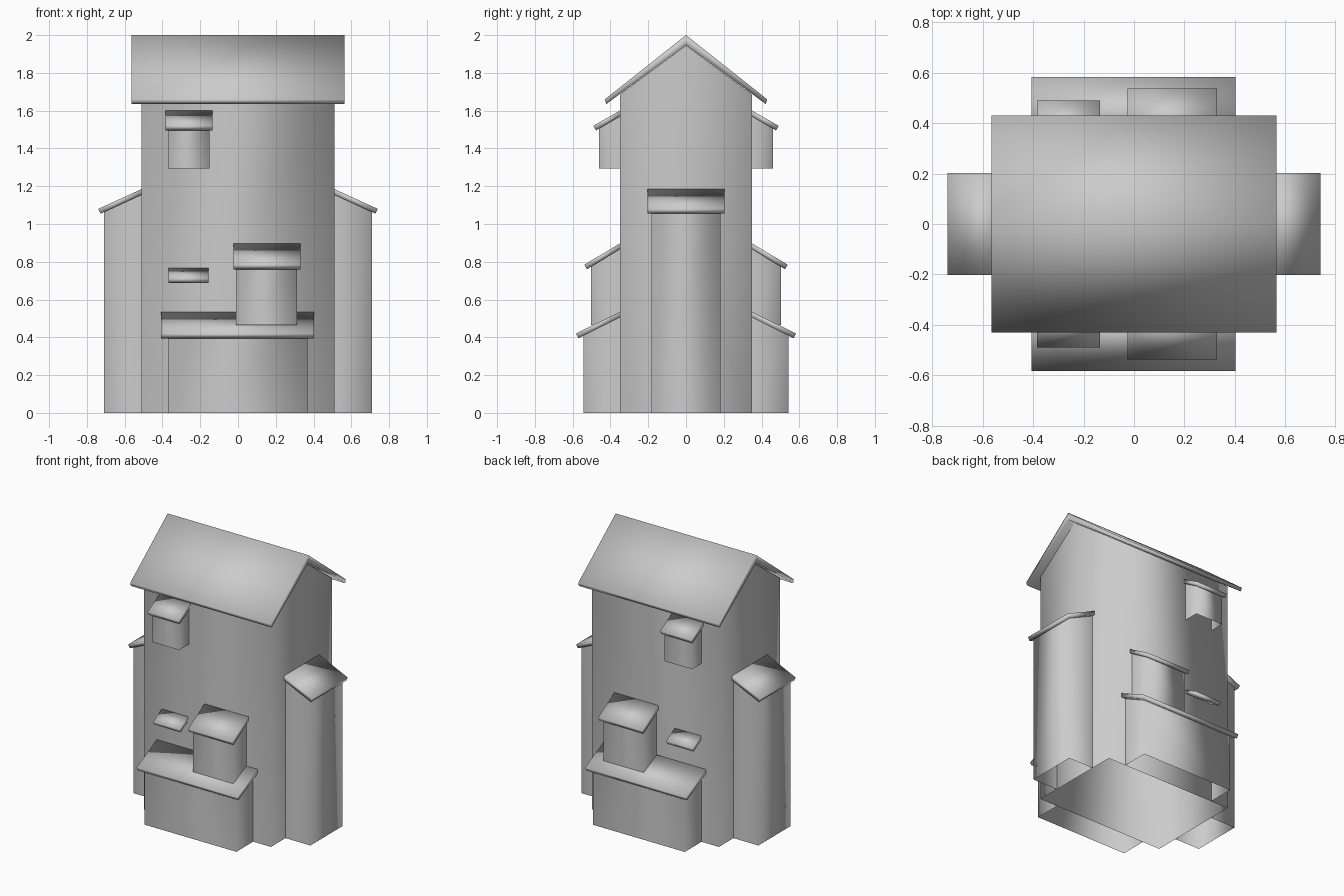
import bpy
import bmesh

cube = bpy.data.objects.get("Cube")
if cube:
    bpy.data.objects.remove(cube, do_unlink=True)

GREY = (0.6, 0.6, 0.6, 1)
mat = bpy.data.materials.new("plain_grey")
mat.use_nodes = True
mat.diffuse_color = GREY
mat.node_tree.nodes["Principled BSDF"].inputs["Base Color"].default_value = GREY

BODY_X, BODY_Y = 0.51, 0.35

# Each side maps (along the wall, outward, up) to model space
SIDES = {
    "front": lambda u, v, z: (u, -v, z),
    "back": lambda u, v, z: (u, v, z),
    "left": lambda u, v, z: (v, u, z),
    "right": lambda u, v, z: (-v, u, z),
}


def build(name, faces):
    """Make a smooth object from faces given as lists of points."""
    bm = bmesh.new()
    for pts in faces:
        bm.faces.new([bm.verts.new(p) for p in pts])
    bmesh.ops.remove_doubles(bm, verts=bm.verts, dist=0.0001)
    bmesh.ops.recalc_face_normals(bm, faces=bm.faces)
    for f in bm.faces:
        f.smooth = True
    me = bpy.data.meshes.new(name)
    bm.to_mesh(me)
    bm.free()
    me.materials.append(mat)
    ob = bpy.data.objects.new(name, me)
    bpy.context.collection.objects.link(ob)
    return ob


def prism(name, profile, u0, u1, place):
    """Closed prism: an (outward, up) profile swept along the wall."""
    a = [place(u0, v, z) for v, z in profile]
    b = [place(u1, v, z) for v, z in profile]
    n = len(profile)
    sides = [[a[i], a[(i + 1) % n], b[(i + 1) % n], b[i]] for i in range(n)]
    # split caps into quads so bent profiles stay clean
    if n == 6:
        caps = [[p[i] for i in q] for p in (a, b) for q in ((0, 1, 4, 5), (1, 2, 3, 4))]
    else:
        caps = [a, b]
    return build(name, sides + caps)


def lean_to(name, side, wall, top, reach, eave, u0, u1):
    """Thin sloping roof against a wall."""
    profile = [(wall, top), (reach, eave), (reach - 0.013, eave - 0.025), (wall, top - 0.03)]
    prism(name, profile, u0, u1, SIDES[side])


def bay(name, side, wall, out, z0, top, reach, eave, u0, u1):
    """Three walls, open below, reaching up to a lean-to roof."""
    p = SIDES[side]
    slope = (top - eave) / (reach - wall)
    zi = top - 0.015
    zo = zi - slope * (out - wall)
    cheeks = [[p(u, wall, z0), p(u, out, z0), p(u, out, zo), p(u, wall, zi)] for u in (u0, u1)]
    face = [p(u0, out, z0), p(u1, out, z0), p(u1, out, zo), p(u0, out, zo)]
    build(name, cheeks + [face])


# Main walls with gable ends, open at the bottom
gable = [(-BODY_Y, 0), (BODY_Y, 0), (BODY_Y, 1.685), (0, 1.945), (-BODY_Y, 1.685)]
walls = [[(x, y, z) for y, z in gable] for x in (-BODY_X, BODY_X)]
for y in (-BODY_Y, BODY_Y):
    walls.append([(-BODY_X, y, 0), (BODY_X, y, 0), (BODY_X, y, 1.685), (-BODY_X, y, 1.685)])
build("main_walls", walls)

# Main pitched roof
pitch = [(-0.43, 1.66), (0, 2), (0.43, 1.66), (0.422, 1.635), (0, 1.947), (-0.422, 1.635)]
prism("main_roof", pitch, -0.565, 0.565, SIDES["back"])

# Bays and canopy repeated on front and back
for s in ("front", "back"):
    bay(s + "_porch_walls", s, BODY_Y, 0.543, 0, 0.535, 0.583, 0.42, -0.37, 0.367)
    lean_to(s + "_porch_roof", s, BODY_Y, 0.535, 0.583, 0.42, -0.407, 0.403)
    bay(s + "_middle_window_walls", s, BODY_Y, 0.503, 0.465, 0.897, 0.538, 0.785, -0.01, 0.312)
    lean_to(s + "_middle_window_roof", s, BODY_Y, 0.897, 0.538, 0.785, -0.025, 0.33)
    bay(s + "_upper_window_walls", s, BODY_Y, 0.46, 1.295, 1.6, 0.49, 1.52, -0.37, -0.15)
    lean_to(s + "_upper_window_roof", s, BODY_Y, 1.6, 0.49, 1.52, -0.385, -0.135)
    lean_to(s + "_canopy", s, BODY_Y, 0.768, 0.45, 0.712, -0.367, -0.155)

# Tall bays on both gable ends
for s in ("left", "right"):
    bay(s + "_tower_walls", s, BODY_X, 0.71, 0, 1.185, 0.74, 1.08, -0.183, 0.183)
    lean_to(s + "_tower_roof", s, BODY_X, 1.185, 0.74, 1.08, -0.203, 0.203)
